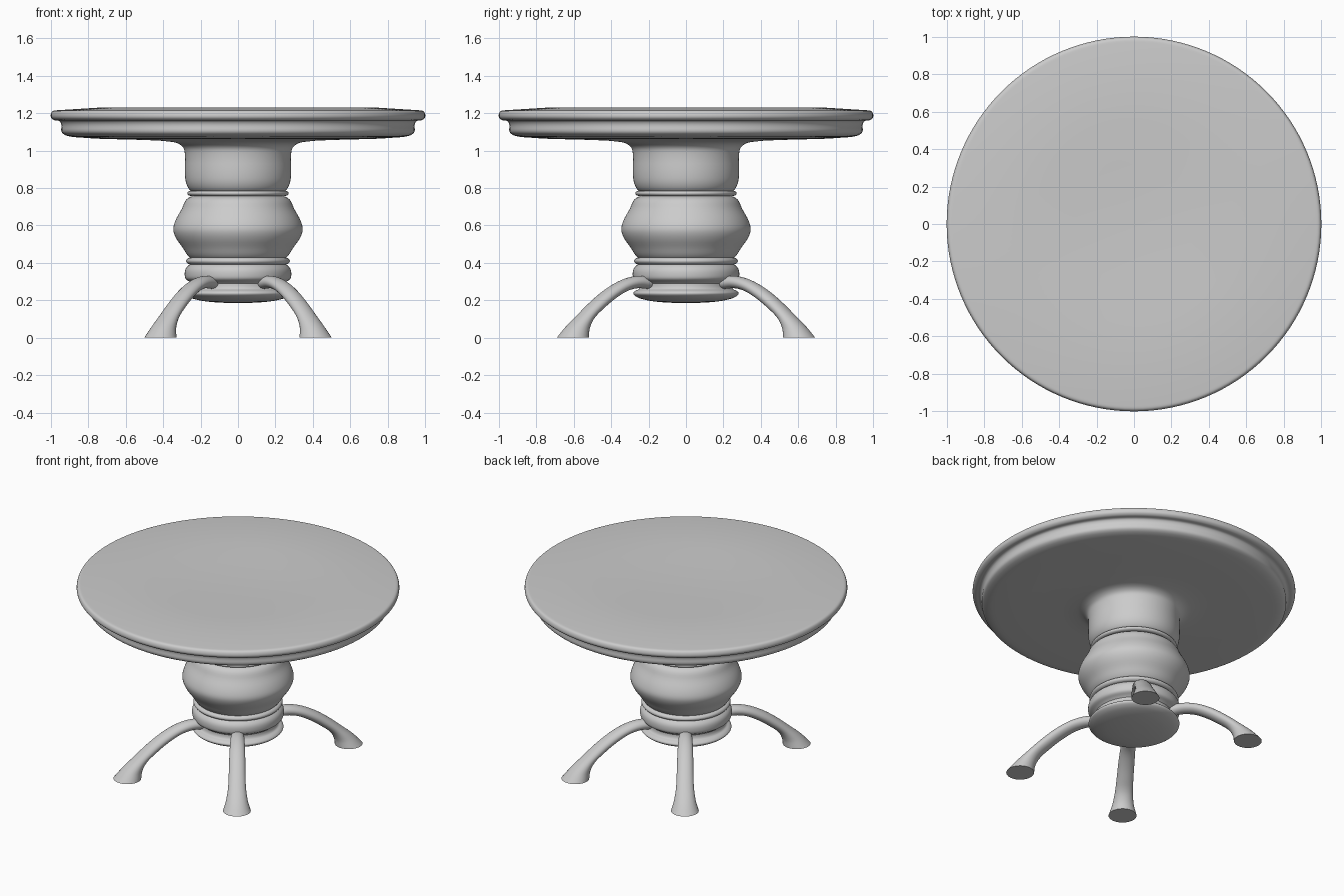
import bpy, bmesh, math
from mathutils import Vector
from mathutils.geometry import interpolate_bezier

cube = bpy.data.objects.get("Cube")
if cube:
    bpy.data.objects.remove(cube)

grey = bpy.data.materials.new("warm_grey")
grey.use_nodes = True
COLOUR = (0.6, 0.6, 0.6, 1)
grey.diffuse_color = COLOUR
grey.node_tree.nodes["Principled BSDF"].inputs["Base Color"].default_value = COLOUR


def smooth_path(points, steps):
    """Smooth curve through points, with handles scaled to each segment."""
    pts = [Vector((p[0], p[1], 0)) for p in points]
    last = len(pts) - 1
    dirs = []
    for i in range(last + 1):
        before = (pts[i] - pts[max(i - 1, 0)]).normalized()
        after = (pts[min(i + 1, last)] - pts[i]).normalized()
        dirs.append((before + after).normalized())
    path = [pts[0]]
    for a, b, da, db in zip(pts, pts[1:], dirs, dirs[1:]):
        reach = (b - a).length / 3
        path += interpolate_bezier(a, a + da * reach, b - db * reach, b, steps + 1)[1:]
    return path


def loft(name, rings, angle=40):
    """Skin closed rings of points and cap both ends."""
    bm = bmesh.new()
    loops = [[bm.verts.new(p) for p in ring] for ring in rings]
    for low, high in zip(loops, loops[1:]):
        for i in range(len(low)):
            j = (i + 1) % len(low)
            bm.faces.new((low[i], low[j], high[j], high[i]))
    bm.faces.new(loops[0][::-1])
    bm.faces.new(loops[-1])
    bmesh.ops.recalc_face_normals(bm, faces=bm.faces[:])
    mesh = bpy.data.meshes.new(name)
    bm.to_mesh(mesh)
    bm.free()
    mesh.materials.append(grey)
    obj = bpy.data.objects.new(name, mesh)
    bpy.context.collection.objects.link(obj)
    bpy.ops.object.select_all(action="DESELECT")
    obj.select_set(True)
    bpy.context.view_layer.objects.active = obj
    bpy.ops.object.shade_smooth_by_angle(angle=math.radians(angle))


def turned(name, profile, sides=128):
    """Lathe a (radius, height) profile about the z axis."""
    turns = [math.tau * i / sides for i in range(sides)]
    loft(name, [[(p.x * math.cos(t), p.x * math.sin(t), p.y) for t in turns]
                for p in smooth_path(profile, 4)])


# Pedestal: base disc, collar, lower bead, vase, upper bead, neck
turned("base_disc", [(.02, .185), (.13, .19), (.22, .203), (.27, .222), (.282, .237),
                     (.272, .25), (.25, .262), (.245, .31)])
turned("collar", [(.235, .28), (.255, .297), (.28, .315), (.285, .34),
                  (.28, .368), (.263, .388), (.24, .4)])
turned("lower_bead", [(.24, .39), (.268, .396), (.277, .41), (.268, .424), (.24, .43)])
turned("vase", [(.24, .415), (.265, .435), (.295, .48), (.335, .54), (.346, .58),
                (.335, .625), (.3, .69), (.275, .74), (.24, .76)])
turned("upper_bead", [(.24, .757), (.265, .762), (.271, .772), (.265, .782), (.24, .787)])

# Neck flaring into the underside and moulded rim of the top
turned("neck_and_tabletop", [(.24, .775), (.262, .795), (.278, .83), (.284, .88), (.284, .98),
                             (.292, 1.015), (.32, 1.038), (.38, 1.05), (.5, 1.057),
                             (.84, 1.07), (.92, 1.082), (.943, 1.1), (.945, 1.14),
                             (.955, 1.158), (.985, 1.164), (1, 1.178), (1, 1.198),
                             (.992, 1.211), (.97, 1.216), (.1, 1.216)])

# Leg outline: outer edge, inner edge and half width, from foot to pedestal
OUTER = [(.82, 0), (.765, .06), (.69, .125), (.6, .2), (.51, .262),
         (.41, .31), (.32, .33), (.25, .325), (.2, .3)]
INNER = [(.647, 0), (.64, .045), (.61, .1), (.545, .155), (.465, .21),
         (.385, .25), (.31, .265), (.26, .262), (.225, .26)]
HALF = [.087, .068, .056, .052, .05, .047, .043, .04, .03]
SPREAD = math.atan2(.605, .415)

for end, y_sign in (("front", -1), ("back", 1)):
    for side, x_sign in (("left", 1), ("right", -1)):
        out = Vector((x_sign * math.cos(SPREAD), y_sign * math.sin(SPREAD), 0))
        across = Vector((-out.y, out.x, 0))
        widths = smooth_path([(i, w) for i, w in enumerate(HALF)], 4)
        rings = []
        for o, n, w in zip(smooth_path(OUTER, 4), smooth_path(INNER, 4), widths):
            mid, axis = (o + n) / 2, (o - n) / 2
            ring = []
            for k in range(24):
                t = math.tau * k / 24
                p = mid + axis * math.cos(t)
                ring.append(out * p.x + across * w.y * math.sin(t) + Vector((0, 0, p.y)))
            rings.append(ring)
        loft(f"{end}_{side}_leg", rings)
